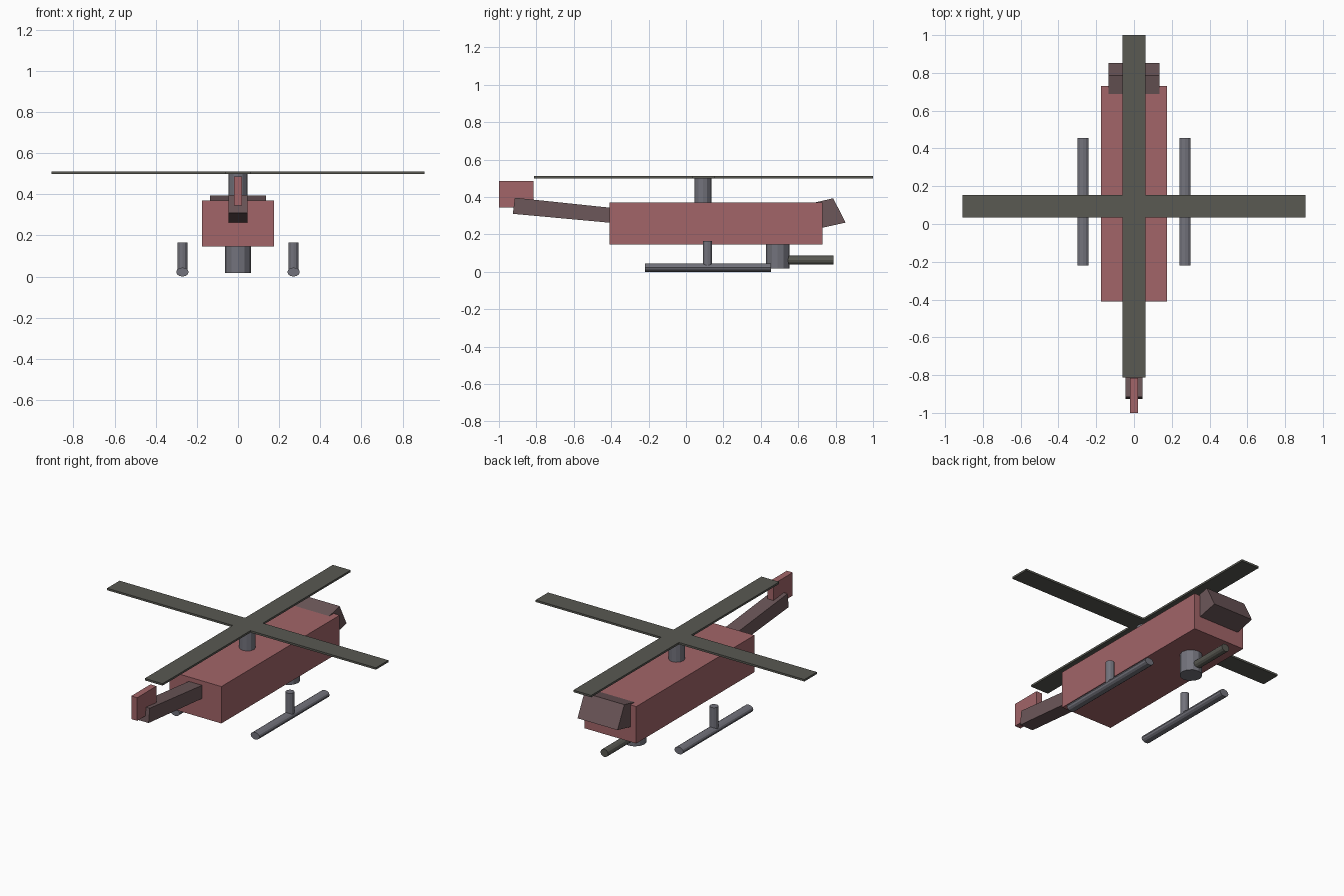
import bpy, bmesh
from math import pi
from mathutils import Matrix

if "Cube" in bpy.data.objects:
    bpy.data.objects.remove(bpy.data.objects["Cube"])


def material(name, rgb):
    m = bpy.data.materials.new(name)
    m.diffuse_color = (*rgb, 1)
    m.use_nodes = True
    m.node_tree.nodes["Principled BSDF"].inputs["Base Color"].default_value = m.diffuse_color
    return m


RED = material("red_hull", (0.36, 0.13, 0.14))
BROWN = material("brown_panel", (0.15, 0.095, 0.10))
OLIVE = material("olive_dark", (0.10, 0.10, 0.085))
METAL = material("grey_metal", (0.17, 0.17, 0.20))


def finish(bm, name, mat):
    bmesh.ops.recalc_face_normals(bm, faces=bm.faces)
    me = bpy.data.meshes.new(name)
    bm.to_mesh(me)
    bm.free()
    me.materials.append(mat)
    ob = bpy.data.objects.new(name, me)
    bpy.context.collection.objects.link(ob)
    return ob


def prism(name, half_width, profile, mat):
    """Side profile of (y, z) points extruded across x."""
    bm = bmesh.new()
    face = bm.faces.new([bm.verts.new((-half_width, y, z)) for y, z in profile])
    ext = bmesh.ops.extrude_face_region(bm, geom=[face])
    verts = [v for v in ext["geom"] if isinstance(v, bmesh.types.BMVert)]
    bmesh.ops.translate(bm, verts=verts, vec=(2 * half_width, 0, 0))
    return finish(bm, name, mat)


def box(name, half_width, y0, y1, z0, z1, mat):
    return prism(name, half_width, [(y0, z0), (y1, z0), (y1, z1), (y0, z1)], mat)


def cylinder(name, center, rx, ry, length, mat, along_y=False, sides=12):
    """Faceted cylinder, upright or lying along y; ry is the second radius."""
    bm = bmesh.new()
    bmesh.ops.create_cone(bm, cap_ends=True, segments=sides,
                          radius1=1, radius2=1, depth=length)
    bm.transform(Matrix.Diagonal((rx, ry, 1, 1)))
    if along_y:
        bm.transform(Matrix.Rotation(pi / 2, 4, "X"))
    bm.transform(Matrix.Translation(center))
    return finish(bm, name, mat)


# Fuselage, cockpit wedge, tail boom and fin
box("fuselage", 0.175, -0.41, 0.73, 0.145, 0.37, RED)
prism("cockpit", 0.135, [(0.66, 0.22), (0.853, 0.263), (0.787, 0.393), (0.60, 0.35)], BROWN)
prism("tail_boom", 0.045, [(-0.926, 0.31), (-0.36, 0.258), (-0.352, 0.337), (-0.915, 0.396)], BROWN)
box("tail_fin", 0.02, -1.0, -0.815, 0.345, 0.486, RED)

# Main rotor
cylinder("rotor_mast", (0, 0.09, 0.43), 0.045, 0.045, 0.145, METAL)
box("rotor_blade_long", 0.06, -0.813, 1.0, 0.499, 0.511, OLIVE)
box("rotor_blade_cross", 0.907, 0.034, 0.154, 0.499, 0.511, OLIVE)

# Skids on each side with their struts
for side, x in (("left", -0.27), ("right", 0.27)):
    cylinder(side + "_skid", (x, 0.117, 0.022), 0.03, 0.022, 0.675, METAL, along_y=True)
    cylinder(side + "_strut", (x, 0.115, 0.097), 0.025, 0.025, 0.135, METAL)

# Belly turret and gun barrel
cylinder("turret", (0, 0.49, 0.085), 0.063, 0.063, 0.134, METAL)
cylinder("gun_barrel", (0, 0.645, 0.062), 0.026, 0.024, 0.285, OLIVE, along_y=True)
